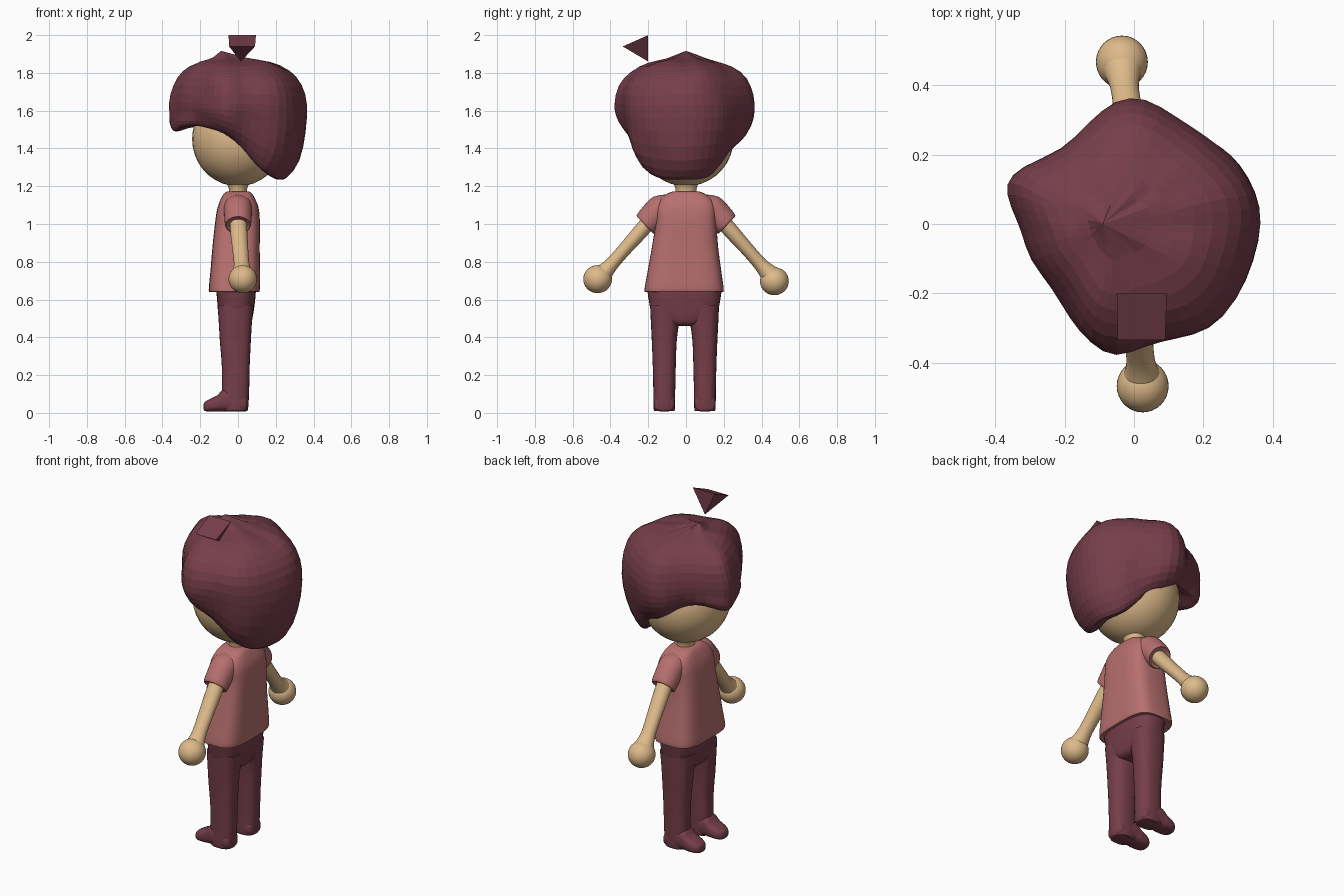
import bpy, bmesh, math, random
from mathutils import Vector

if "Cube" in bpy.data.objects:
    bpy.data.objects.remove(bpy.data.objects["Cube"])

random.seed(4)


def material(name, rgb):
    m = bpy.data.materials.new(name)
    m.diffuse_color = (*rgb, 1)
    m.use_nodes = True
    m.node_tree.nodes["Principled BSDF"].inputs["Base Color"].default_value = m.diffuse_color
    return m


MAROON = material("maroon", (0.181, 0.048, 0.070))
ROSE = material("rose", (0.474, 0.162, 0.159))
SKIN = material("skin", (0.73, 0.49, 0.255))


def make(name, verts, faces, mat, smooth=True):
    mesh = bpy.data.meshes.new(name)
    mesh.from_pydata([tuple(v) for v in verts], [], faces)
    bm = bmesh.new()
    bm.from_mesh(mesh)
    bmesh.ops.recalc_face_normals(bm, faces=bm.faces)
    bm.to_mesh(mesh)
    bm.free()
    ob = bpy.data.objects.new(name, mesh)
    bpy.context.collection.objects.link(ob)
    mesh.materials.append(mat)
    if smooth:
        bpy.ops.object.select_all(action='DESELECT')
        ob.select_set(True)
        bpy.context.view_layer.objects.active = ob
        bpy.ops.object.shade_smooth_by_angle(angle=math.radians(50))
    return ob


def spline(rows, steps=4):
    """Catmull-Rom through rows of numbers."""
    out = []
    for i in range(len(rows) - 1):
        p = [rows[max(0, min(len(rows) - 1, i + k))] for k in (-1, 0, 1, 2)]
        for s in range(steps):
            t = s / steps
            out.append([0.5 * (2 * b + (c - a) * t + (2 * a - 5 * b + 4 * c - d) * t * t
                               + (3 * b - a - 3 * c + d) * t ** 3) for a, b, c, d in zip(*p)])
    return out + [list(rows[-1])]


def loft(name, rows, u, v, mat, power=2.0, n=28):
    """Skin superellipse rings; rows hold (x, y, z, radius along u, radius along v)."""
    u, v = Vector(u).normalized(), Vector(v).normalized()
    rings = spline(rows)
    verts, faces = [], []
    for x, y, z, ru, rv in rings:
        for k in range(n):
            a = 2 * math.pi * k / n
            c, s = math.cos(a), math.sin(a)
            verts.append(Vector((x, y, z))
                         + u * max(ru, 0.001) * math.copysign(abs(c) ** (2 / power), c)
                         + v * max(rv, 0.001) * math.copysign(abs(s) ** (2 / power), s))
    for r in range(len(rings) - 1):
        for k in range(n):
            a, b = r * n + k, r * n + (k + 1) % n
            faces.append((a, b, b + n, a + n))
    faces += [tuple(range(n)), tuple(range(len(verts) - n, len(verts)))]
    return make(name, verts, faces, mat)


def ball(name, loc, radii, mat):
    bm = bmesh.new()
    bmesh.ops.create_uvsphere(bm, u_segments=32, v_segments=18, radius=1)
    verts = [Vector(loc) + Vector([a * b for a, b in zip(w.co, radii)]) for w in bm.verts]
    faces = [tuple(w.index for w in f.verts) for f in bm.faces]
    bm.free()
    return make(name, verts, faces, mat)


X, Y, Z = (1, 0, 0), (0, 1, 0), (0, 0, 1)

# head and neck
ball("head", (0, 0, 1.45), (0.243, 0.252, 0.25), SKIN)
loft("neck", [(0, 0, 1.12, .05, .055), (0, 0, 1.18, .047, .055), (0, 0, 1.22, .065, .07),
              (0, 0, 1.25, .10, .10)], X, Y, SKIN)

# shirt body, boxy with a flared hem
loft("shirt", [(-.02, -.01, .642, .125, .20), (-.02, -.01, .65, .135, .21), (-.015, -.008, .75, .131, .195),
               (-.01, -.005, .88, .125, .175), (-.003, 0, 1.0, .119, .162), (0, 0, 1.08, .11, .16),
               (0, 0, 1.13, .092, .14), (0, 0, 1.16, .075, .10), (0, 0, 1.172, .06, .07)],
     X, Y, ROSE, power=3.6, n=40)

# sleeves, arms and hands
for s, side, hx, hz in ((-1, "right", .025, .708), (1, "left", -.035, .697)):
    across = (0, s * .7, .72)
    loft(side + "_sleeve", [(0, s * .06, 1.125, .06, .045), (0, s * .12, 1.09, .075, .075),
                            (0, s * .18, 1.035, .072, .073), (0, s * .215, .997, .068, .066),
                            (0, s * .213, .999, .05, .05)], X, across, ROSE)
    loft(side + "_arm", [(0, s * .18, 1.03, .045, .042), (hx * .2, s * .25, .95, .045, .040),
                         (hx * .5, s * .33, .86, .042, .036), (hx * .8, s * .40, .78, .042, .038),
                         (hx, s * .45, .725, .06, .055)], X, across, SKIN)
    ball(side + "_hand", (hx, s * .468, hz), (.075, .076, .074), SKIN)

# trousers: hips, then a leg and foot on each side
loft("trouser_hips", [(-.01, -.008, .46, .05, .03), (-.012, -.008, .475, .078, .10),
                      (-.012, -.008, .52, .092, .168), (-.01, -.008, .59, .10, .188),
                      (-.01, -.008, .66, .106, .198)], X, Y, MAROON, power=2.8, n=36)
for y, side, o in ((-.115, "right", -1), (.10, "left", 1)):
    loft(side + "_leg", [(-.015, y, .01, .055, .045), (-.015, y, .02, .068, .056),
                         (-.013, y, .12, .072, .058), (-.012, y, .25, .074, .061),
                         (-.014, y, .38, .082, .066), (-.014, y - o * .004, .48, .088, .075),
                         (-.012, y - o * .01, .57, .096, .085)], X, Y, MAROON, power=2.6)
    loft(side + "_foot", [(-.183, y, .032, .012, .012), (-.175, y, .034, .036, .024),
                          (-.15, y, .040, .052, .033), (-.11, y, .050, .057, .043),
                          (-.08, y, .065, .057, .058), (-.04, y, .065, .057, .058),
                          (.03, y, .05, .055, .043), (.048, y, .045, .044, .034)],
         Y, Z, MAROON, power=2.8)

# hair: lumpy cap; widest outline seen from above plus the height of its lower edge
outline = [(.37, 0, 1.23), (.355, .09, 1.23), (.30, .17, 1.25), (.25, .22, 1.28), (.19, .26, 1.33),
           (.12, .31, 1.38), (.03, .37, 1.42), (-.06, .36, 1.45), (-.13, .29, 1.49), (-.21, .215, 1.52),
           (-.33, .17, 1.51), (-.37, .12, 1.49), (-.36, .05, 1.49), (-.33, -.03, 1.51), (-.30, -.11, 1.52),
           (-.24, -.19, 1.52), (-.18, -.27, 1.51), (-.13, -.35, 1.50), (-.05, -.385, 1.47),
           (.03, -.345, 1.42), (.12, -.33, 1.35), (.22, -.31, 1.28), (.30, -.22, 1.24), (.35, -.10, 1.23)]
n, cx = len(outline), -.05
verts, faces = [(cx - .05, 0, 1.925)], []
for ring in range(10):
    for x, y, low in outline:
        front = min(1, max(0, (-x - .1) / .2))
        end = .74 + .18 * front
        f, z = [(.25, 1.875), (.55, 1.86), (.78, 1.815), (.95, 1.735), (1, 1.63),
                (.98, 1.63 + (low - 1.63) * .35), ((end + 1) / 2 + .02, 1.63 + (low - 1.63) * .75),
                (end, low), (end - .08, low - .005), (.5, low + .04)][ring]
        j = .011 if ring < 8 else 0
        verts.append((cx + (x - cx) * f * 1.015 + random.uniform(-j, j),
                      y * f * 1.015 + random.uniform(-j, j), z + random.uniform(-j, j)))
verts.append((0, 0, 1.5))
for k in range(n):
    m = (k + 1) % n
    faces.append((0, 1 + k, 1 + m))
    for r in range(9):
        a, b = 1 + r * n + k, 1 + r * n + m
        faces.append((a, b, b + n, a + n))
    faces.append((1 + 9 * n + k, 1 + 9 * n + m, len(verts) - 1))
hair = make("hair", verts, faces, MAROON, smooth=False)
sub = hair.modifiers.new("soften", 'SUBSURF')
sub.levels = sub.render_levels = 1

# loose pyramid-shaped tuft floating above the hair
make("floating_tuft", [(-.05, -.2, 2.0), (.095, -.2, 2.0), (.09, -.335, 1.94), (-.047, -.335, 1.94),
                       (.015, -.2, 1.86)],
     [(0, 1, 2, 3), (0, 1, 4), (1, 2, 4), (2, 3, 4), (3, 0, 4)], MAROON, smooth=False)
